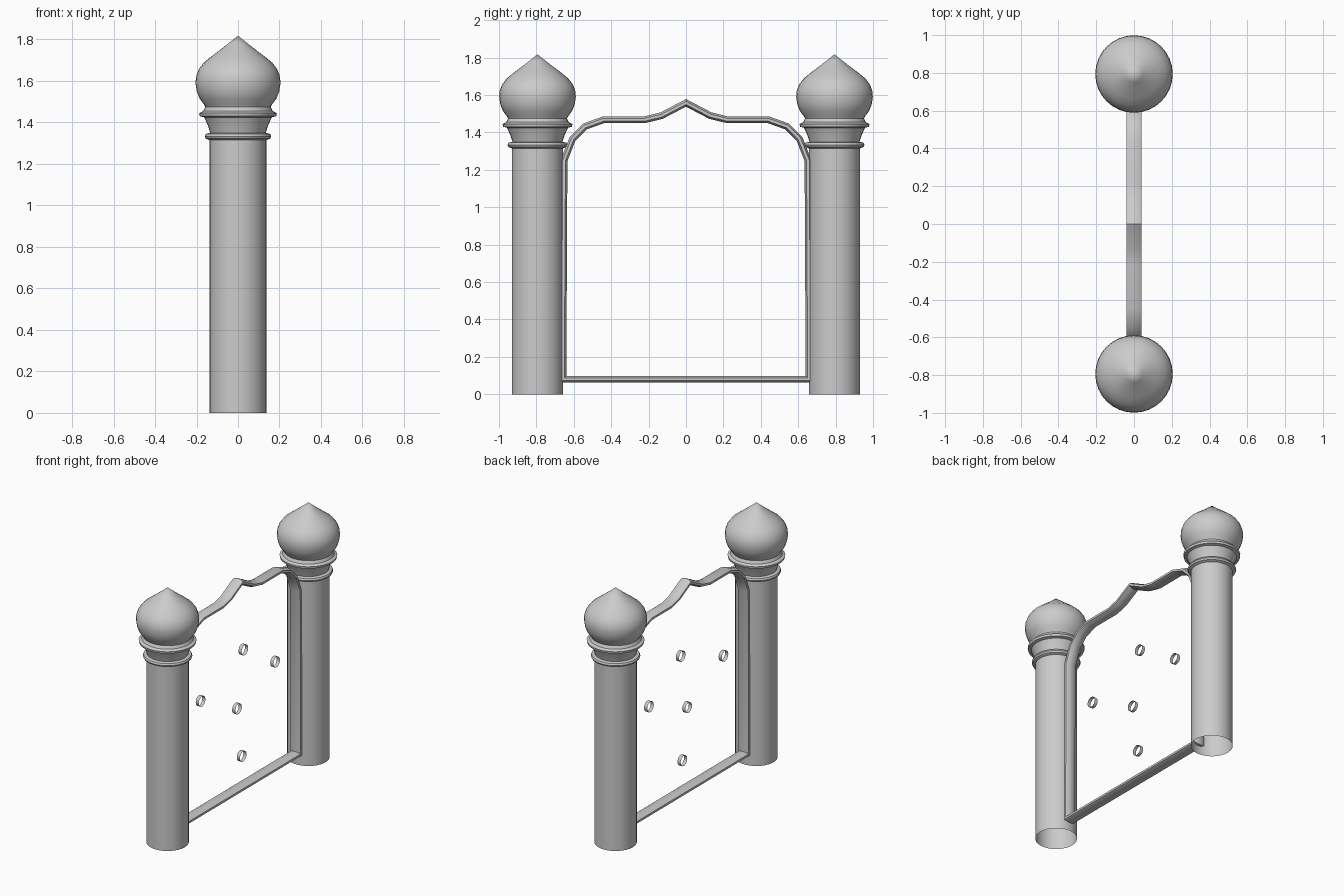
import bpy, bmesh, math
from mathutils import Vector

if "Cube" in bpy.data.objects:
    bpy.data.objects.remove(bpy.data.objects["Cube"])


def finish(name, bm, angle=35):
    bmesh.ops.recalc_face_normals(bm, faces=bm.faces)
    me = bpy.data.meshes.new(name)
    bm.to_mesh(me)
    bm.free()
    ob = bpy.data.objects.new(name, me)
    bpy.context.collection.objects.link(ob)
    bpy.ops.object.select_all(action='DESELECT')
    ob.select_set(True)
    bpy.context.view_layer.objects.active = ob
    bpy.ops.object.shade_smooth_by_angle(angle=math.radians(angle))
    return ob


def lathe(name, profile, y, sides=32):
    bm = bmesh.new()
    vs = [bm.verts.new((r, 0, z)) for r, z in profile]
    es = [bm.edges.new(p) for p in zip(vs, vs[1:])]
    bmesh.ops.spin(bm, geom=vs + es, cent=(0, 0, 0), axis=(0, 0, 1),
                   angle=math.tau, steps=sides, use_duplicate=False)
    bmesh.ops.remove_doubles(bm, verts=bm.verts, dist=1e-4)
    bmesh.ops.translate(bm, verts=bm.verts, vec=(0, y, 0))
    return finish(name, bm)


# Pillars: open-bottomed shaft with collar, flared capital and onion dome
shaft = [(.137, 0), (.137, 1.315), (.155, 1.322), (.16, 1.333), (.155, 1.345),
         (.134, 1.35), (.145, 1.385), (.163, 1.425), (.184, 1.43),
         (.187, 1.445), (.168, 1.455), (.158, 1.475)]
dome = [(.158, 1.475), (.165, 1.488), (.185, 1.515), (.199, 1.55),
        (.205, 1.59), (.202, 1.622), (.19, 1.655), (.165, 1.688),
        (.13, 1.717), (.09, 1.747), (.045, 1.782), (0, 1.818)]
for side, y in (("left", -.794), ("right", .794)):
    lathe(side + "_pillar", shaft, y)
    lathe(side + "_dome", dome, y)

# Arched frame: flattened octagonal section swept round a mirrored path
half = [(.13, 1.49), (.22, 1.468), (.44, 1.468), (.54, 1.432),
        (.607, 1.365), (.652, 1.25), (.658, .08)]
path = [(0, 1.558)] + half + [(-y, z) for y, z in reversed(half)]
path = [Vector(p) for p in path]
section = [(.04 * math.cos(a), .018 * math.sin(a))
           for a in (math.tau * (i + .5) / 8 for i in range(8))]
section = [(x / math.cos(math.pi / 8), n / math.cos(math.pi / 8)) for x, n in section]
bm = bmesh.new()
rings = []
for i, p in enumerate(path):
    d0 = (p - path[i - 1]).normalized()
    d1 = (path[(i + 1) % len(path)] - p).normalized()
    n0, n1 = Vector((-d0.y, d0.x)), Vector((-d1.y, d1.x))
    miter = (n0 + n1) / (1 + n0.dot(n1))
    rings.append([bm.verts.new((x, *(p + miter * n))) for x, n in section])
for i, a in enumerate(rings):
    b = rings[(i + 1) % len(rings)]
    for j in range(8):
        k = (j + 1) % 8
        bm.faces.new((a[j], a[k], b[k], b[j]))
finish("arched_frame", bm, 30)

# Five small open rings floating inside the frame
for i, (y, z) in enumerate([(.06, 1.048), (-.422, .866), (.418, .825),
                            (-.012, .655), (.041, .296)]):
    bm = bmesh.new()
    bmesh.ops.create_cone(bm, cap_ends=False, segments=24, radius1=.037,
                          radius2=.037, depth=.025)
    for v in bm.verts:
        v.co = (v.co.z, v.co.x + y, v.co.y + z)
    finish("small_ring_%d" % (i + 1), bm)
